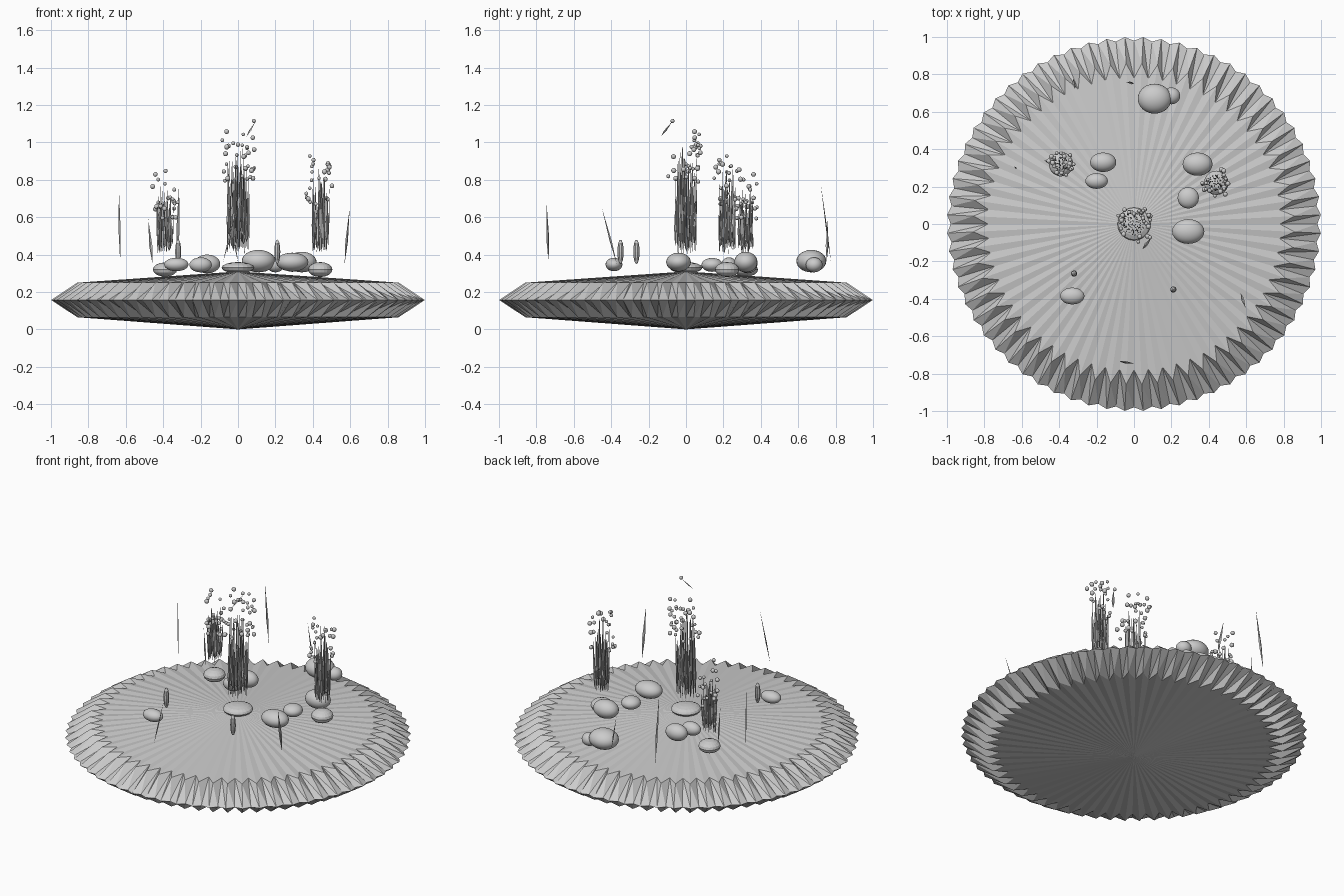
import bpy, bmesh, random
from math import cos, sin, pi, tau
from mathutils import Vector, Matrix

random.seed(7)
cube = bpy.data.objects.get("Cube")
if cube:
    bpy.data.objects.remove(cube, do_unlink=True)

grey = bpy.data.materials.new("plain_grey")
grey.use_nodes = True
tone = (0.6, 0.6, 0.6, 1)
grey.diffuse_color = tone
grey.node_tree.nodes["Principled BSDF"].inputs["Base Color"].default_value = tone


def finish(name, bm, smooth=False):
    bmesh.ops.recalc_face_normals(bm, faces=bm.faces)
    mesh = bpy.data.meshes.new(name)
    bm.to_mesh(mesh)
    bm.free()
    mesh.materials.append(grey)
    for p in mesh.polygons:
        p.use_smooth = smooth
    obj = bpy.data.objects.new(name, mesh)
    bpy.context.collection.objects.link(obj)
    return obj


def ellipsoid(bm, centre, radii, u=24, v=14):
    m = Matrix.Translation(centre) @ Matrix.Diagonal((*radii, 1))
    bmesh.ops.create_uvsphere(bm, u_segments=u, v_segments=v, radius=1, matrix=m)


def blade(bm, low, high, width, belly=0.4):
    # Thin leaf: pointed at both ends, widest at the belly
    low, high = Vector(low), Vector(high)
    axis = (high - low).normalized()
    side = axis.cross(Vector((cos(a := random.uniform(0, tau)), sin(a), 0.1))).normalized()
    other = axis.cross(side)
    mid = low.lerp(high, belly)
    ring = [bm.verts.new(mid + side * width * s + other * width * 0.4 * t)
            for s, t in ((1, 0), (0, 1), (-1, 0), (0, -1))]
    tips = bm.verts.new(low), bm.verts.new(high)
    for i in range(4):
        for tip in tips:
            bm.faces.new((ring[i], ring[(i + 1) % 4], tip))


# Pleated disc: shallow cones above and below a folded rim
TEETH = 64
bm = bmesh.new()


def pleat_ring(outer, inner, z):
    return [bm.verts.new((r * cos(a), r * sin(a), z)) for i in range(TEETH * 2)
            for r, a in [(outer if i % 2 else inner, i * pi / TEETH)]]


lower = pleat_ring(0.86, 0.78, 0.065)
rim = pleat_ring(1.0, 0.98, 0.157)
upper = pleat_ring(0.86, 0.78, 0.25)
base, peak = bm.verts.new((0, 0, 0)), bm.verts.new((0, 0, 0.31))
for i in range(TEETH * 2):
    j = (i + 1) % (TEETH * 2)
    bm.faces.new((base, lower[j], lower[i]))
    bm.faces.new((peak, upper[i], upper[j]))
    for ring in (lower, upper):
        bm.faces.new((ring[i], ring[j], rim[j]))
        bm.faces.new((ring[i], rim[j], rim[i]))
finish("pleated_disc", bm)

# Rounded stones: centre and radii
stones = [
    ((0.11, 0.67, 0.365), (0.09, 0.08, 0.06)),
    ((0.20, 0.685, 0.345), (0.047, 0.045, 0.04)),
    ((-0.165, 0.33, 0.35), (0.07, 0.052, 0.05)),
    ((-0.20, 0.23, 0.345), (0.06, 0.042, 0.04)),
    ((0.34, 0.32, 0.36), (0.08, 0.062, 0.055)),
    ((0.29, 0.14, 0.345), (0.057, 0.057, 0.037)),
    ((0.29, -0.04, 0.36), (0.086, 0.066, 0.05)),
    ((-0.33, -0.385, 0.347), (0.065, 0.045, 0.036)),
]
for n, (c, r) in enumerate(stones):
    bm = bmesh.new()
    ellipsoid(bm, c, r)
    finish(f"stone_{n + 1}", bm, True)

# Plant clumps: ribbed cushion, upright blades and floating seeds
clumps = [
    ("centre", (0, 0), 0.088, 0.33, 0.03, 0.06, 1.04, 60, 34),
    ("right", (-0.39, 0.32), 0.065, 0.32, 0.038, 0.042, 0.84, 45, 24),
    ("left", (0.44, 0.22), 0.065, 0.32, 0.04, 0.047, 0.92, 45, 24),
]
for name, (x, y), r, z, h, spread, top, blades, seeds in clumps:
    bm = bmesh.new()
    ellipsoid(bm, (x, y, z), (r, r, h), 20, 8)
    finish(f"{name}_cushion", bm)

    bm = bmesh.new()
    for i in range(blades):
        a, d = i * 2.4, spread * ((i + 0.5) / blades) ** 0.5
        px, py = x + d * cos(a), y + d * sin(a)
        tip = top - random.uniform(0, 0.45) * (top - 0.4) - 0.1 * d / spread
        blade(bm, (px, py, 0.4 + random.uniform(0, 0.04)),
              (px + random.uniform(-1, 1) * 0.012, py + random.uniform(-1, 1) * 0.012, tip),
              0.0065)
    finish(f"{name}_blades", bm)

    bm = bmesh.new()
    for i in range(seeds):
        a, d = random.uniform(0, tau), spread * random.uniform(0.9, 1.65)
        pos = (x + d * cos(a), y + d * sin(a), random.uniform(top - 0.25, top + 0.02))
        ellipsoid(bm, pos, [random.uniform(0.009, 0.014)] * 3, 10, 8)
    finish(f"{name}_seeds", bm, True)

# Lone leaves around the edge, from lower to upper tip
leaves = [
    ((-0.63, 0.30, 0.36), (-0.637, 0.30, 0.77)),
    ((0.57, -0.37, 0.35), (0.597, -0.45, 0.65)),
    ((-0.325, 0.775, 0.36), (-0.315, 0.72, 0.78)),
    ((0.0, 0.752, 0.36), (-0.04, 0.758, 0.58)),
    ((-0.08, -0.735, 0.36), (0.0, -0.745, 0.67)),
    ((-0.457, 0.33, 0.35), (-0.48, 0.34, 0.59)),
    ((0.045, -0.135, 1.03), (0.092, -0.075, 1.11)),
]
for n, (low, high) in enumerate(leaves):
    bm = bmesh.new()
    blade(bm, low, high, 0.009)
    finish(f"lone_leaf_{n + 1}", bm)

# Single seed on the high leaf
bm = bmesh.new()
ellipsoid(bm, (0.085, -0.072, 1.115), [0.011] * 3, 10, 8)
finish("high_seed", bm, True)

# Upright spindle buds
for name, (x, y) in (("left_bud", (0.21, -0.35)), ("right_bud", (-0.32, -0.265))):
    bm = bmesh.new()
    ellipsoid(bm, (x, y, 0.415), (0.017, 0.017, 0.065), 10, 8)
    finish(name, bm)
